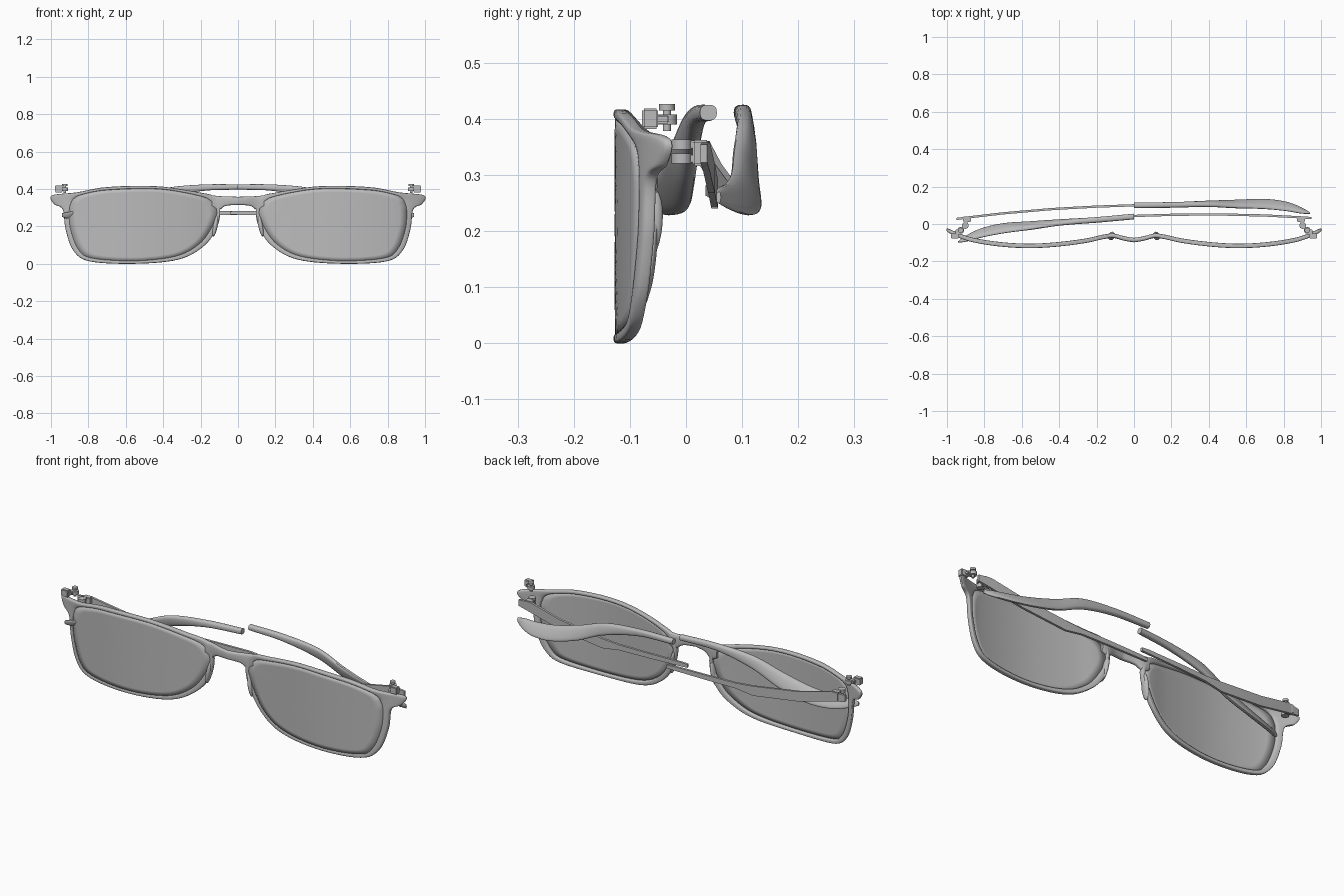
import bpy, bmesh, math
from mathutils import Vector

cube = bpy.data.objects.get("Cube")
if cube:
    bpy.data.objects.remove(cube, do_unlink=True)

grey = bpy.data.materials.new("plain grey")
grey.use_nodes = True
grey.diffuse_color = (0.5, 0.5, 0.5, 1)
grey.node_tree.nodes["Principled BSDF"].inputs["Base Color"].default_value = (0.5, 0.5, 0.5, 1)


def finish(name, bm, angle=40):
    bmesh.ops.recalc_face_normals(bm, faces=bm.faces)
    mesh = bpy.data.meshes.new(name)
    bm.to_mesh(mesh)
    bm.free()
    mesh.materials.append(grey)
    ob = bpy.data.objects.new(name, mesh)
    bpy.context.collection.objects.link(ob)
    bpy.ops.object.select_all(action='DESELECT')
    ob.select_set(True)
    bpy.context.view_layer.objects.active = ob
    bpy.ops.object.shade_smooth_by_angle(angle=math.radians(angle))
    return ob


def loft(name, rings, loop=False, angle=40):
    """Skin a row of equal closed rings; capped unless the row is a loop."""
    bm = bmesh.new()
    rows = [[bm.verts.new(p) for p in ring] for ring in rings]
    n = len(rows[0])
    for i in range(len(rows) if loop else len(rows) - 1):
        a, b = rows[i], rows[(i + 1) % len(rows)]
        for j in range(n):
            k = (j + 1) % n
            bm.faces.new((a[j], a[k], b[k], b[j]))
    if not loop:
        bm.faces.new(rows[0])
        bm.faces.new(rows[-1])
    return finish(name, bm, angle)


def smooth(table, x):
    """Hermite interpolation of rows (x, value, value, ...)."""
    def slope(i, c):
        a, b = table[max(i - 1, 0)], table[min(i + 1, len(table) - 1)]
        return (b[c] - a[c]) / (b[0] - a[0])
    i = 0
    while i < len(table) - 2 and x > table[i + 1][0]:
        i += 1
    p, q = table[i], table[i + 1]
    h = q[0] - p[0]
    t = (x - p[0]) / h
    return [(2*t**3 - 3*t*t + 1) * p[c] + (t**3 - 2*t*t + t) * h * slope(i, c)
            + (3*t*t - 2*t**3) * q[c] + (t**3 - t*t) * h * slope(i + 1, c)
            for c in range(1, len(p))]


def squircle(n=20, power=0.6):
    """Rounded box section in -1..1."""
    out = []
    for k in range(n):
        a = 2 * math.pi * k / n
        c, s = math.cos(a), math.sin(a)
        out.append((math.copysign(abs(c)**power, c), math.copysign(abs(s)**power, s)))
    return out


def closed_curve(points, steps=6):
    """Catmull-Rom through a closed list of 2D points."""
    pts, out = [Vector(p) for p in points], []
    n = len(pts)
    for i in range(n):
        p0, p1, p2, p3 = (pts[(i + k) % n] for k in (-1, 0, 1, 2))
        for k in range(steps):
            t = k / steps
            out.append(0.5 * (2*p1 + (p2 - p0)*t + (2*p0 - 5*p1 + 4*p2 - p3)*t*t
                              + (3*p1 - p0 - 3*p2 + p3)*t**3))
    return out


def box(name, lo, hi, bevel=0.003):
    bm = bmesh.new()
    bmesh.ops.create_cube(bm, size=1)
    for v in bm.verts:
        v.co = [(a + b) / 2 + c * abs(b - a) for a, b, c in zip(lo, hi, v.co)]
    bmesh.ops.bevel(bm, geom=bm.edges[:], offset=bevel, segments=2, affect='EDGES')
    return finish(name, bm)


def disc(name, x, y, z0, z1, r):
    bm = bmesh.new()
    bmesh.ops.create_cone(bm, cap_ends=True, segments=24, radius1=r, radius2=r, depth=z1 - z0)
    bmesh.ops.translate(bm, verts=bm.verts, vec=(x, y, (z0 + z1) / 2))
    return finish(name, bm)


# Wrap of the front face: depth of its front surface by distance from the middle
WRAP = [(0, -.098), (.05, -.09), (.11, -.075), (.16, -.08), (.25, -.1), (.4, -.12),
        (.55, -.129), (.7, -.122), (.85, -.1), (.93, -.076), (1.0, -.044)]


def wrap(x):
    return smooth(WRAP, abs(x))[0]


# Rim outlines, paired point by point; the outer one swells into the end piece
INNER = [(.115, .27), (.14, .33), (.22, .365), (.44, .40), (.70, .393), (.83, .37),
         (.875, .348), (.892, .32), (.90, .28), (.893, .185), (.85, .075), (.775, .03),
         (.545, .017), (.33, .042), (.21, .105), (.145, .19)]
OUTER = [(.095, .28), (.12, .355), (.21, .382), (.44, .415), (.70, .41), (.86, .382),
         (.995, .365), (.985, .32), (.937, .29), (.922, .185), (.88, .07), (.79, .012),
         (.545, 0), (.32, .022), (.19, .088), (.118, .18)]
inner, outer = closed_curve(INNER), closed_curve(OUTER)

# Arm half (distance, z low, z high, depth, thickness, lean)
ARM = [(0, .397, .425, .1, .03, 0), (.2, .388, .423, .102, .03, 0), (.4, .343, .402, .108, .03, .006),
       (.55, .278, .348, .107, .032, .014), (.7, .238, .305, .107, .03, .02),
       (.82, .228, .285, .093, .028, .018), (.9, .238, .278, .071, .022, .01), (.94, .25, .27, .058, .008, 0)]
# Thin bar half (distance, z low, z high, depth)
BAR = [(-.04, .263, .28, .1), (0, .262, .283, .1), (.2, .258, .283, .093), (.35, .255, .283, .085),
       (.45, .24, .29, .079), (.7, .268, .32, .057), (.88, .308, .36, .036), (.95, .322, .354, .027)]

for s, side in ((1, "left"), (-1, "right")):
    # Rim with rounded section
    rings = []
    for a, b in zip(inner, outer):
        ring = []
        for w, d in squircle(24, 0.55):
            p = a.lerp(b, (w + 1) / 2)
            ring.append((s * p.x, wrap(p.x) + .012 + .012 * d, p.y))
        rings.append(ring)
    loft(side + "_rim", rings, loop=True)

    # Lens: concentric rings that follow the wrap
    bm = bmesh.new()
    mid = Vector((.52, .21))
    rows = []
    for k in range(10, 0, -1):
        row = []
        for p in inner:
            q = mid.lerp(p, k / 10 * 1.004)
            row.append(bm.verts.new((s * q.x, wrap(q.x) + .006, q.y)))
        rows.append(row)
    for a, b in zip(rows, rows[1:]):
        for j in range(len(a)):
            k = (j + 1) % len(a)
            bm.faces.new((a[j], a[k], b[k], b[j]))
    bm.faces.new(rows[-1])
    lens = finish(side + "_lens", bm)
    mod = lens.modifiers.new("thickness", 'SOLIDIFY')
    mod.thickness, mod.offset = .008, 0

    # Nose pad
    bm = bmesh.new()
    bmesh.ops.create_uvsphere(bm, u_segments=20, v_segments=12, radius=1)
    for v in bm.verts:
        c = v.co
        v.co = (s * (.12 + .013 * c.x - .012 * c.z), -.064 + .022 * c.y + .006 * c.z, .21 + .065 * c.z)
    finish(side + "_nose_pad", bm, 60)

    # Hinge half on the frame: block, two lugs and screw
    box(side + "_frame_hinge_block", (s * .938, -.078, .382), (s * .978, -.05, .418))
    box(side + "_frame_hinge_lug", (s * .925, -.06, .391), (s * .955, -.03, .407))
    disc(side + "_frame_hinge_disc", s * .926, -.034, .39, .408, .018)
    disc(side + "_screw_head", s * .926, -.034, .415, .426, .014)
    disc(side + "_screw_shaft", s * .926, -.034, .378, .418, .007)

    # Hinge half on the bar: block and two knuckle rings
    box(side + "_bar_hinge_block", (s * .872, .012, .316), (s * .915, .04, .362))
    for n, z in (("lower", .32), ("upper", .345)):
        disc(side + "_" + n + "_knuckle", s * .902, -.008, z, z + .018, .018)
        box(side + "_" + n + "_knuckle_arm", (s * .89, -.008, z + .002), (s * .91, .02, z + .016), .002)

    # Thin bar from this side's hinge to the middle
    rings = []
    for x, lo, hi, y in BAR:
        if s > 0:
            y += -.057 + .065 * x
        rings.append([(s * x, y + dy, z) for dy, z in
                      ((-.006, lo), (.006, lo), (.006, hi), (-.006, hi))])
    loft(side + "_folded_bar", rings, angle=30)

    # Thick arm end, from the middle out to this side
    rings = []
    for i in range(41):
        x = .94 * i / 40
        lo, hi, y, th, lean = smooth(ARM, x)
        if s < 0:
            y -= .06 + .1 * x
        rings.append([(s * x, y + u * th / 2 - v * lean, (lo + hi) / 2 + v * (hi - lo) / 2)
                      for u, v in squircle(20, 0.75)])
    loft(side + "_arm_tip", rings)

# Bridge joining the rims
BRIDGE = [(0, .315, .358), (.07, .308, .36), (.105, .285, .362), (.14, .3, .366)]
rings = []
for i in range(-14, 15):
    x = i / 100
    lo, hi = smooth(BRIDGE, abs(x))
    rings.append([(x, wrap(x) + .012 + .012 * u, (lo + hi) / 2 + v * (hi - lo) / 2)
                  for u, v in squircle(20, 0.6)])
loft("bridge", rings)
